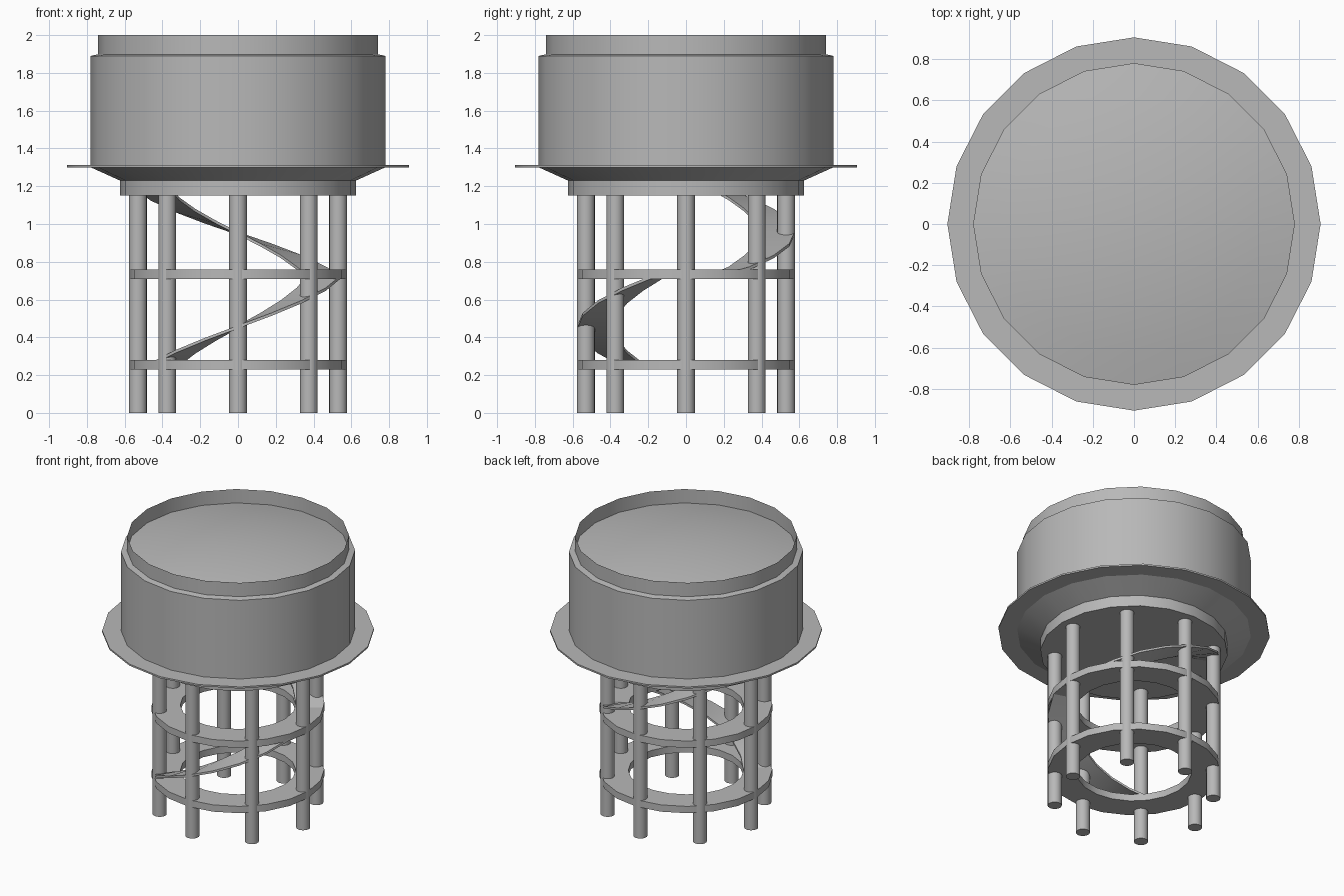
import bpy, bmesh, math
from mathutils import Matrix

cube = bpy.data.objects.get("Cube")
if cube:
    bpy.data.objects.remove(cube, do_unlink=True)

SIDES = 20
STEP = 360 / SIDES
RING_IN, RING_OUT = 0.385, 0.575

grey = bpy.data.materials.new("concrete_grey")
grey.use_nodes = True
grey.diffuse_color = (0.48, 0.48, 0.48, 1)
grey.node_tree.nodes["Principled BSDF"].inputs["Base Color"].default_value = grey.diffuse_color


def finish(name, bm):
    """Turn a bmesh into a smooth shaded grey object."""
    bmesh.ops.recalc_face_normals(bm, faces=bm.faces)
    mesh = bpy.data.meshes.new(name)
    bm.to_mesh(mesh)
    bm.free()
    mesh.materials.append(grey)
    obj = bpy.data.objects.new(name, mesh)
    bpy.context.collection.objects.link(obj)
    bpy.ops.object.select_all(action="DESELECT")
    obj.select_set(True)
    bpy.context.view_layer.objects.active = obj
    bpy.ops.object.shade_smooth_by_angle(angle=math.radians(30))
    return obj


def polar(bm, r, degrees, z):
    a = math.radians(degrees)
    return bm.verts.new((r * math.cos(a), r * math.sin(a), z))


def lathe(name, profile, closed=False):
    """Revolve (radius, height) points around the z axis."""
    bm = bmesh.new()
    rows = [[polar(bm, r, i * STEP, z) for r, z in profile] for i in range(SIDES)]
    count = len(profile) if closed else len(profile) - 1
    for i, row in enumerate(rows):
        nxt = rows[(i + 1) % SIDES]
        for j in range(count):
            k = (j + 1) % len(profile)
            bm.faces.new((row[j], nxt[j], nxt[k], row[k]))
    bmesh.ops.remove_doubles(bm, verts=bm.verts, dist=1e-5)
    return finish(name, bm)


def band(name, z0, z1, r0, r1):
    return lathe(name, [(r0, z0), (r1, z0), (r1, z1), (r0, z1)], closed=True)


def ramp(name, start, end, height):
    """Flat helical walkway between two angles."""
    bm = bmesh.new()
    rows = []
    for i in range(round((end - start) / STEP) + 1):
        a = start + i * STEP
        z = height(a)
        rows.append([polar(bm, r, a, z + dz) for r, dz in
                     ((RING_IN, -0.008), (RING_OUT, -0.008),
                      (RING_OUT, 0.008), (RING_IN, 0.008))])
    for a, b in zip(rows, rows[1:]):
        for j in range(4):
            k = (j + 1) % 4
            bm.faces.new((a[j], b[j], b[k], a[k]))
    bm.faces.new(rows[0])
    bm.faces.new(rows[-1])
    return finish(name, bm)


# Tank: base drum, flared underside, wall and shallow domed roof
R, EAVE, RISE = 0.78, 1.89, 0.09
roof = [(R * t, EAVE + RISE * (1 - t * t)) for t in (1, 0.8, 0.6, 0.4, 0.2, 0)]
lathe("tank", [(0, 1.15), (0.625, 1.15), (0.625, 1.23), (R, 1.30), (R, EAVE)] + roof[1:])

# Thin parapet standing on the roof, and the balcony around the tank
lathe("parapet", [(0.74, 1.895), (0.74, 2.0)])
band("balcony", 1.30, 1.312, 0.77, 0.905)

# Columns
for n in range(8):
    bm = bmesh.new()
    spot = Matrix.Rotation(n * math.pi / 4, 4, "Z") @ Matrix.Translation((0.53, 0, 0.58))
    bmesh.ops.create_cone(bm, cap_ends=True, segments=SIDES, radius1=0.047,
                          radius2=0.047, depth=1.16, matrix=spot)
    finish(f"column_{n + 1}", bm)

# Bracing rings
band("lower_ring", 0.23, 0.28, RING_IN, RING_OUT)
band("upper_ring", 0.71, 0.76, RING_IN, RING_OUT)

# Spiral walkways from ring to ring and up to the tank
ramp("lower_ramp", -162, -18, lambda a: max(0.24, 0.455 + 0.0037 * (a + 90)))
ramp("upper_ramp", 18, 162, lambda a: max(0.72, 0.95 + 0.0034 * (a - 90)))
